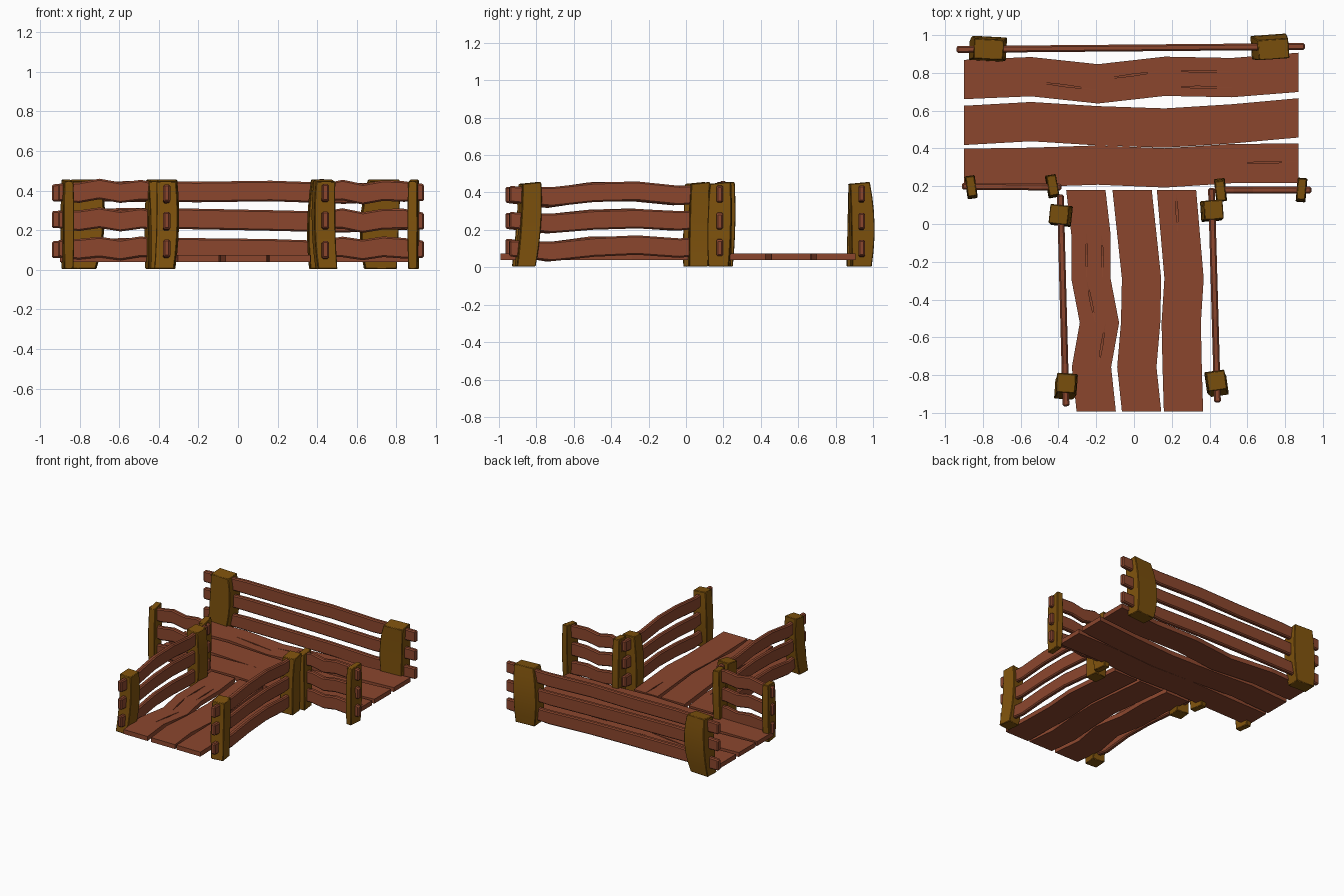
import bpy, bmesh, math, random
from mathutils import Vector, Matrix

random.seed(4)
cube = bpy.data.objects.get("Cube")
if cube:
    bpy.data.objects.remove(cube, do_unlink=True)


def material(name, rgb):
    m = bpy.data.materials.new(name)
    m.use_nodes = True
    color = (*rgb, 1)
    m.diffuse_color = color
    m.node_tree.nodes["Principled BSDF"].inputs["Base Color"].default_value = color
    return m


PLANK = material("reddish plank wood", (0.26, 0.062, 0.027))
POST = material("golden brown post wood", (0.21, 0.085, 0.004))


def skin(bm, rings):
    """Join four-cornered rings into a closed bar."""
    loops = [[bm.verts.new(p) for p in ring] for ring in rings]
    for a, b in zip(loops, loops[1:]):
        for i in range(4):
            j = (i + 1) % 4
            bm.faces.new((a[i], a[j], b[j], b[i]))
    bm.faces.new(loops[0][::-1])
    bm.faces.new(loops[-1])


def make(name, bars, mat, bevel=0, smooth=False):
    bm = bmesh.new()
    for rings in bars:
        skin(bm, rings)
    bmesh.ops.recalc_face_normals(bm, faces=bm.faces)
    mesh = bpy.data.meshes.new(name)
    bm.to_mesh(mesh)
    bm.free()
    mesh.materials.append(mat)
    ob = bpy.data.objects.new(name, mesh)
    bpy.context.collection.objects.link(ob)
    if smooth:
        bpy.ops.object.select_all(action='DESELECT')
        ob.select_set(True)
        bpy.context.view_layer.objects.active = ob
        bpy.ops.object.shade_smooth_by_angle(angle=math.radians(35))
    if bevel:
        mod = ob.modifiers.new("worn edges", 'BEVEL')
        mod.width = bevel
        mod.segments = 1
    return ob


def ring(center, side, up):
    return [center - side - up, center + side - up, center + side + up, center - side + up]


X, Y, Z = Vector((1, 0, 0)), Vector((0, 1, 0)), Vector((0, 0, 1))

# Splits carved into the deck: start and end of each crack
cracks = [
    (-.54, .755, -.2, .71), (-.18, .765, .15, .81), (.17, .812, .52, .805),
    (.17, .727, .52, .722), (.52, .32, .86, .33), (.225, .17, .23, -.04),
    (-.17, -.06, -.165, -.28), (-.25, -.05, -.25, -.28),
    (-.25, -.3, -.205, -.52), (-.15, -.52, -.19, -.76),
]
wedges = []
for x1, y1, x2, y2 in cracks:
    a, b = Vector((x1, y1, .082)), Vector((x2, y2, .082))
    side = (b - a).cross(Z).normalized()
    wedges.append([ring(a.lerp(b, t), side * w, Z * h)
                   for t, w, h in ((0, .0008, .009), (.5, .005, .022), (1, .0008, .009))])
cutter = make("crack_cutter", wedges, PLANK)
cutter.hide_render = True
cutter.hide_viewport = True
cutter.display_type = 'WIRE'


# Wavy deck planks: centre line across six even stations
def deck_plank(name, along, across, start, end, centers, half):
    rings = []
    for i, c in enumerate(centers):
        p = along * (start + (end - start) * i / 5) + across * c + Z * .0575
        rings.append(ring(p, across * half, Z * .0175))
    ob = make(name, [rings], PLANK)
    mod = ob.modifiers.new("cracks", 'BOOLEAN')
    mod.operation = 'DIFFERENCE'
    mod.solver = 'EXACT'
    mod.object = cutter


for name, centers in (("back", (.765, .78, .742, .782, .775, .803)),
                      ("middle", (.522, .542, .52, .508, .53, .562)),
                      ("front", (.295, .3, .312, .297, .32, .322))):
    deck_plank("cross_plank_" + name, X, Y, -.9, .872, centers, .104)
for name, centers in (("right", (-.255, -.228, -.228, -.183, -.225, -.2)),
                      ("middle", (-.01, .015, .04, .035, .015, .04)),
                      ("left", (.225, .245, .265, .25, .255, .262))):
    deck_plank("walk_plank_" + name, Y, X, .18, -.992, centers, .104)


# Wavy rails, three per fence, running from a to b
def rails(name, a, b, waves, half=.018):
    a, b = Vector((*a, 0)), Vector((*b, 0))
    side = (b - a).cross(Z).normalized()
    for k, base in enumerate((.105, .25, .392)):
        rings = []
        n = len(waves) - 1
        for i, wave in enumerate(waves):
            height = .043 if i in (0, n) else .052
            lift = wave + random.uniform(-.005, .005)
            rings.append(ring(a.lerp(b, i / n) + Z * (base + lift), side * half, Z * height))
        make(f"{name}_rail_{k + 1}", [rings], PLANK, .008)


# Posts: gently swollen and leaning timbers
def post(name, x, y, wx, wy, lean=(0, 0), yaw=0, bow=(0, 0), swell=.1):
    rot = Matrix.Rotation(math.radians(yaw), 3, 'Z')
    rings = []
    for i in range(7):
        t = i / 6
        arch = 4 * t * (1 - t)
        c = Vector((x + lean[0] * (t - .5) + bow[0] * (arch - .5),
                    y + lean[1] * (t - .5) + bow[1] * (arch - .5), .004 + .452 * t))
        s = .5 * (1 + swell * arch)
        rings.append(ring(c, rot @ X * wx * s, rot @ Y * wy * s))
    # slightly sloping top
    for p in rings[-1][:2]:
        p.z -= .01
    make(name, [rings], POST, .004, True)


rails("back_fence", (-.94, .924), (.905, .94), (0, .008, .004, .002, -.01, 0))
post("back_post_right", -.775, .925, .155, .105, (.025, .01), -3, (.015, .01), .18)
post("back_post_left", .722, .935, .16, .105, (.02, -.01), 4, (-.015, .01), .18)

rails("right_wing", (-.91, .2), (-.385, .195), (0, .002, .012, -.006, .01, 0))
post("right_wing_post_outer", -.862, .195, .047, .105, (0, .01), 8, swell=.15)
post("right_wing_post_inner", -.433, .2, .05, .105, (.005, .01), 10, swell=.15)

rails("left_wing", (.425, .18), (.94, .18), (0, .01, -.008, .008, .004, 0))
post("left_wing_post_inner", .458, .18, .05, .105, (0, -.01), 6, swell=.15)
post("left_wing_post_outer", .887, .18, .045, .11, (0, .01), -5, swell=.15)

side_waves = (0, -.02, .008, .012, -.006, .008)
rails("right_walk", (-.36, -.965), (-.39, .155), side_waves)
post("right_walk_post_front", -.36, -.855, .1, .1, (.01, .035), -4, (.01, .01), .08)
post("right_walk_post_rear", -.388, .045, .1, .1, (-.01, .01), -6, (.01, 0), .08)

rails("left_walk", (.442, -.945), (.41, .19), side_waves)
post("left_walk_post_front", .437, -.84, .098, .1, (-.01, .03), 8, (-.01, .01), .08)
post("left_walk_post_rear", .412, .07, .1, .1, (.01, .01), 4, (-.01, 0), .08)
